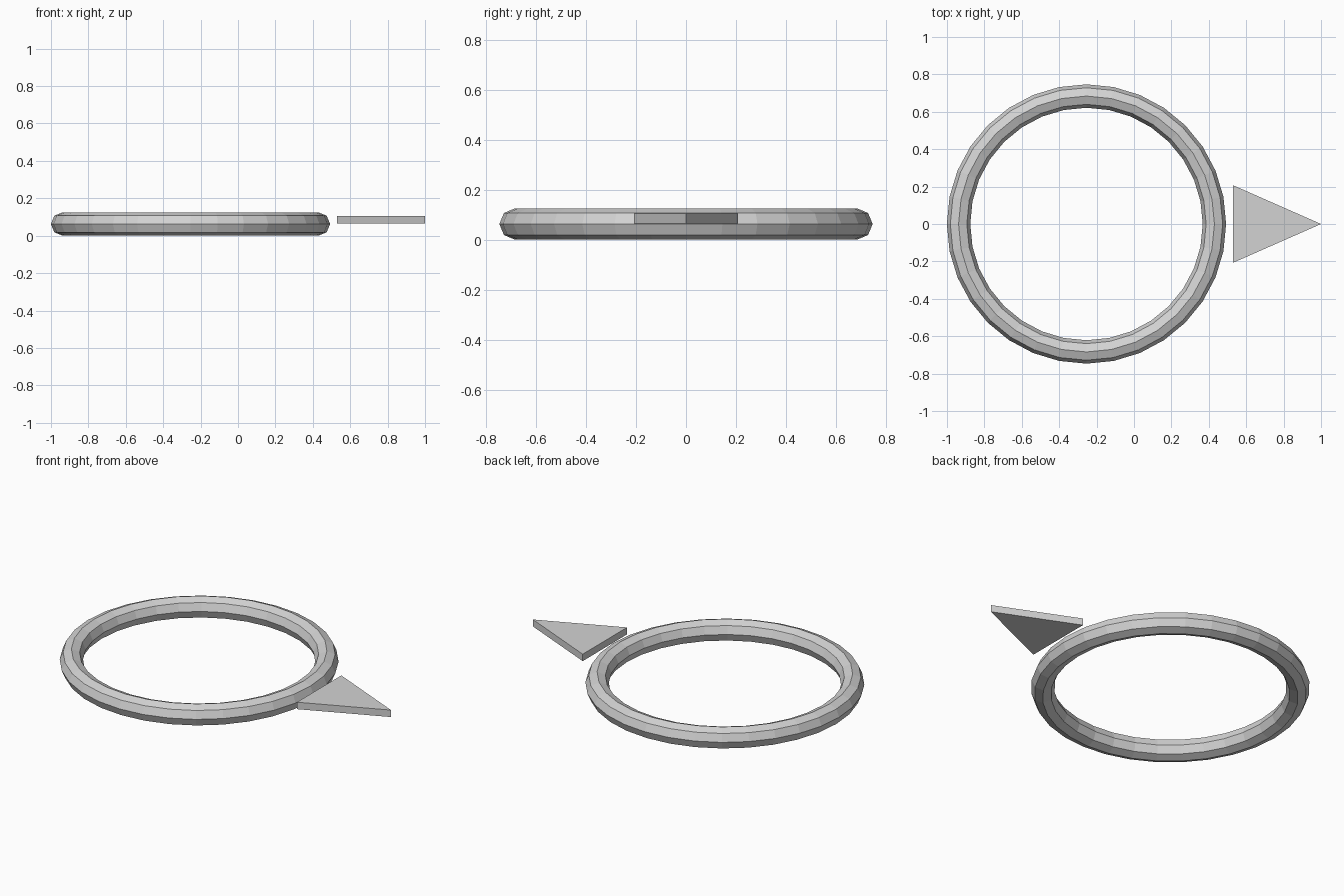
import bpy
import bmesh
from math import cos, sin, tau

cube = bpy.data.objects.get("Cube")
if cube:
    bpy.data.objects.remove(cube, do_unlink=True)

# Single grey material
grey = bpy.data.materials.new("light grey")
grey.use_nodes = True
colour = (0.65, 0.65, 0.65, 1)
grey.diffuse_color = colour
grey.node_tree.nodes["Principled BSDF"].inputs["Base Color"].default_value = colour


def make_object(name, bm):
    bmesh.ops.recalc_face_normals(bm, faces=bm.faces)
    mesh = bpy.data.meshes.new(name)
    bm.to_mesh(mesh)
    bm.free()
    mesh.materials.append(grey)
    obj = bpy.data.objects.new(name, mesh)
    bpy.context.collection.objects.link(obj)
    return obj


# Ring: flat-faced torus with an octagonal section
MAJOR, MINOR, SEGMENTS, SIDES = 0.684, 0.0625, 32, 8
bm = bmesh.new()
loops = []
for i in range(SEGMENTS):
    a = tau * i / SEGMENTS
    loop = []
    for j in range(SIDES):
        b = tau * j / SIDES
        r = MAJOR + MINOR * cos(b)
        loop.append(bm.verts.new((r * cos(a), r * sin(a), MINOR * sin(b))))
    loops.append(loop)
for i in range(SEGMENTS):
    here, after = loops[i], loops[(i + 1) % SEGMENTS]
    for j in range(SIDES):
        k = (j + 1) % SIDES
        bm.faces.new((here[j], after[j], after[k], here[k]))
ring = make_object("ring", bm)
ring.location = (-0.254, 0, MINOR)

# Pointer: thin triangular plate extruded upward
bm = bmesh.new()
outline = [(0.53, -0.207), (1.0, 0), (0.53, 0.207)]
face = bm.faces.new([bm.verts.new((x, y, 0.064)) for x, y in outline])
top = bmesh.ops.extrude_face_region(bm, geom=[face])["geom"]
bmesh.ops.translate(bm, vec=(0, 0, 0.041),
                    verts=[v for v in top if isinstance(v, bmesh.types.BMVert)])
make_object("pointer", bm)
